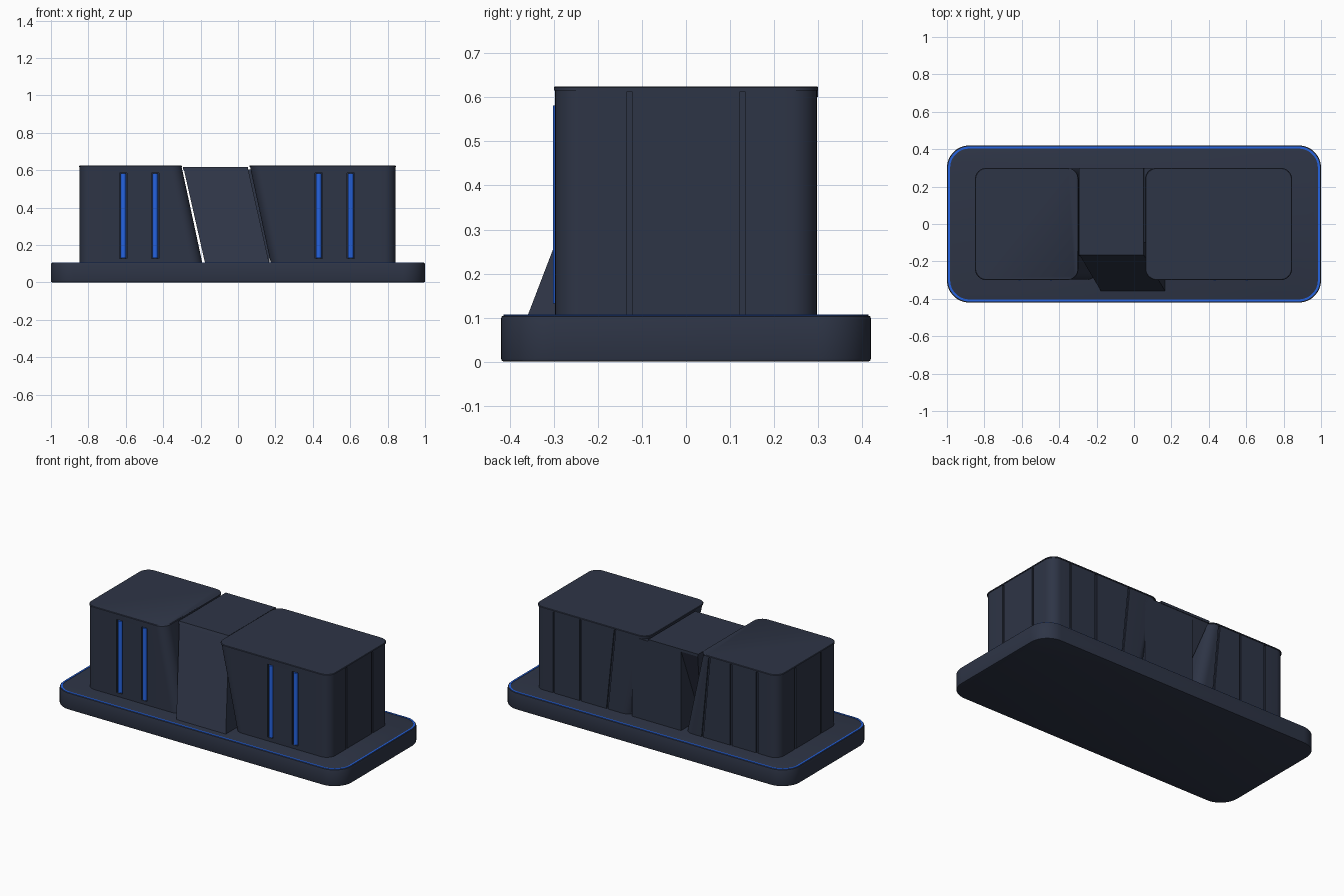
import bpy, bmesh, math
from mathutils import Vector

cube = bpy.data.objects.get("Cube")
if cube:
    bpy.data.objects.remove(cube, do_unlink=True)


def material(name, rgb):
    m = bpy.data.materials.new(name)
    m.use_nodes = True
    m.diffuse_color = (*rgb, 1)
    node = m.node_tree.nodes["Principled BSDF"]
    node.inputs["Base Color"].default_value = (*rgb, 1)
    node.inputs["Roughness"].default_value = 0.6
    return m


NAVY = material("dark_navy", (0.027, 0.035, 0.061))
BLUE = material("bright_blue", (0.0185, 0.125, 0.75))


def finish(name, bm, mat):
    bmesh.ops.recalc_face_normals(bm, faces=bm.faces)
    mesh = bpy.data.meshes.new(name)
    bm.to_mesh(mesh)
    bm.free()
    ob = bpy.data.objects.new(name, mesh)
    bpy.context.collection.objects.link(ob)
    mesh.materials.append(mat)
    return ob


def activate(ob):
    bpy.ops.object.select_all(action='DESELECT')
    ob.select_set(True)
    bpy.context.view_layer.objects.active = ob


def smooth(ob):
    activate(ob)
    bpy.ops.object.shade_smooth_by_angle(angle=math.radians(35))


def rounded_rect(x0, x1, y0, y1, r, steps=8):
    pts = []
    corners = [(x1 - r, y1 - r), (x0 + r, y1 - r), (x0 + r, y0 + r), (x1 - r, y0 + r)]
    for k, (cx, cy) in enumerate(corners):
        for i in range(steps + 1):
            a = math.pi / 2 * (k + i / steps)
            pts.append((cx + r * math.cos(a), cy + r * math.sin(a)))
    return pts


def loft(bm, rings, caps=True, closed=False):
    """Skin a stack of equal-length rings of 3D points."""
    rows = [[bm.verts.new(p) for p in ring] for ring in rings]
    pairs = list(zip(rows, rows[1:])) + ([(rows[-1], rows[0])] if closed else [])
    for a, b in pairs:
        for i in range(len(a)):
            j = (i + 1) % len(a)
            bm.faces.new((a[i], a[j], b[j], b[i]))
    if caps:
        bm.faces.new(rows[0])
        bm.faces.new(rows[-1])


def hexa(bm, bottom, top):
    """Six-sided solid; each end is (x0, x1, y0, y1, z)."""
    loft(bm, [[(x0, y0, z), (x1, y0, z), (x1, y1, z), (x0, y1, z)]
              for x0, x1, y0, y1, z in (bottom, top)])


# Base plate with softened rims
BASE_Z, TOP_Z = 0.105, 0.625
bm = bmesh.new()
rings = []
for inset, z in [(0.008, 0), (0.002, 0.002), (0, 0.008), (0, 0.097), (0.002, 0.103), (0.008, BASE_Z)]:
    pts = rounded_rect(-1 + inset, 1 - inset, -0.42 + inset, 0.42 - inset, 0.12 - inset, 12)
    rings.append([(x, y, z) for x, y in pts])
loft(bm, rings)
smooth(finish("base_plate", bm, NAVY))

# Glowing line round the rim of the base
bm = bmesh.new()
rings = []
for inset, z in [(0.006, 0.1), (0.006, 0.107), (0.017, 0.107), (0.017, 0.1)]:
    pts = rounded_rect(-1 + inset, 1 - inset, -0.42 + inset, 0.42 - inset, 0.12 - inset, 12)
    rings.append([(x, y, z) for x, y in pts])
loft(bm, rings, caps=False, closed=True)
finish("base_light_line", bm, BLUE)

SLANT, SEAM, SLOT = 0.112, 0.006, 0.02


def block(name, outer, inner, seams, slant_seam, slots):
    """Rounded block whose inner wall leans, with panel seams and light slots."""
    x0, x1 = min(outer, inner), max(outer, inner)
    mid = (x0 + x1) / 2

    def lean(x, z):
        near = (x > mid) == (inner > mid)
        return x + (SLANT * (TOP_Z - z) / (TOP_Z - BASE_Z) if near else 0)

    def ring(grow, z):
        pts = rounded_rect(x0 - grow, x1 + grow, -0.3 - grow, 0.3 + grow, 0.06)
        return [(lean(x, z), y, z) for x, y in pts]

    bm = bmesh.new()
    loft(bm, [ring(-0.003, 0.1), ring(-0.003, 0.618)])
    body = finish(name + "_body", bm, NAVY)

    # Cutters for seams on the back and outer end, and slots on the front
    bm = bmesh.new()
    for x in seams:
        hexa(bm, (x - SEAM, x + SEAM, 0.289, 0.4, 0.09), (x - SEAM, x + SEAM, 0.289, 0.4, 0.613))
    lo, hi = slant_seam
    hexa(bm, (lo - SEAM, lo + SEAM, 0.289, 0.4, 0.09), (hi - SEAM, hi + SEAM, 0.289, 0.4, 0.613))
    side = math.copysign(0.1, outer)
    a, b = sorted((outer - side * 0.11, outer + side))
    for y in (-0.128, 0.128):
        hexa(bm, (a, b, y - SEAM, y + SEAM, 0.09), (a, b, y - SEAM, y + SEAM, 0.613))
    for x in slots:
        hexa(bm, (x - SLOT, x + SLOT, -0.4, -0.288, 0.128), (x - SLOT, x + SLOT, -0.4, -0.288, 0.586))
    cutter = finish(name + "_cutter", bm, NAVY)
    cutter.hide_render = True
    mod = body.modifiers.new("grooves", 'BOOLEAN')
    mod.operation, mod.solver, mod.object = 'DIFFERENCE', 'EXACT', cutter
    activate(body)
    bpy.ops.object.modifier_apply(modifier=mod.name)
    bpy.data.objects.remove(cutter, do_unlink=True)
    smooth(body)

    # Thin lid with a soft top edge
    bm = bmesh.new()
    loft(bm, [ring(0, 0.616), ring(0, 0.622), ring(-0.003, TOP_Z)])
    smooth(finish(name + "_lid", bm, NAVY))

    # Rounded light bars sitting in the slots
    for i, x in enumerate(slots):
        bm = bmesh.new()
        loft(bm, [[(x + 0.014 * math.cos(t), -0.288 + 0.014 * math.sin(t), z)
                   for t in (math.tau * k / 16 for k in range(16))] for z in (0.132, 0.582)])
        smooth(finish(f"{name}_light_bar_{i + 1}", bm, BLUE))


block("right_block", -0.85, -0.3, (-0.70, -0.52), (-0.32, -0.37), (-0.613, -0.443))
block("left_block", 0.845, 0.06, (0.71, 0.525), (0.34, 0.285), (0.432, 0.603))

# Leaning centre wedge, sloping forward at the bottom
bm = bmesh.new()
hexa(bm, (-0.176, 0.167, -0.36, 0.1, 0.103), (-0.289, 0.055, -0.169, 0.297, 0.602))
finish("centre_wedge", bm, NAVY)

# Cap on the wedge
bm = bmesh.new()
hexa(bm, (-0.292, 0.055, -0.172, 0.3, 0.601), (-0.295, 0.052, -0.165, 0.3, 0.617))
finish("centre_cap", bm, NAVY)

# Upright core behind the wedge
bm = bmesh.new()
hexa(bm, (-0.174, 0.168, -0.1, 0.297, 0.1), (-0.174, 0.168, -0.1, 0.297, 0.604))
finish("centre_core", bm, NAVY)
